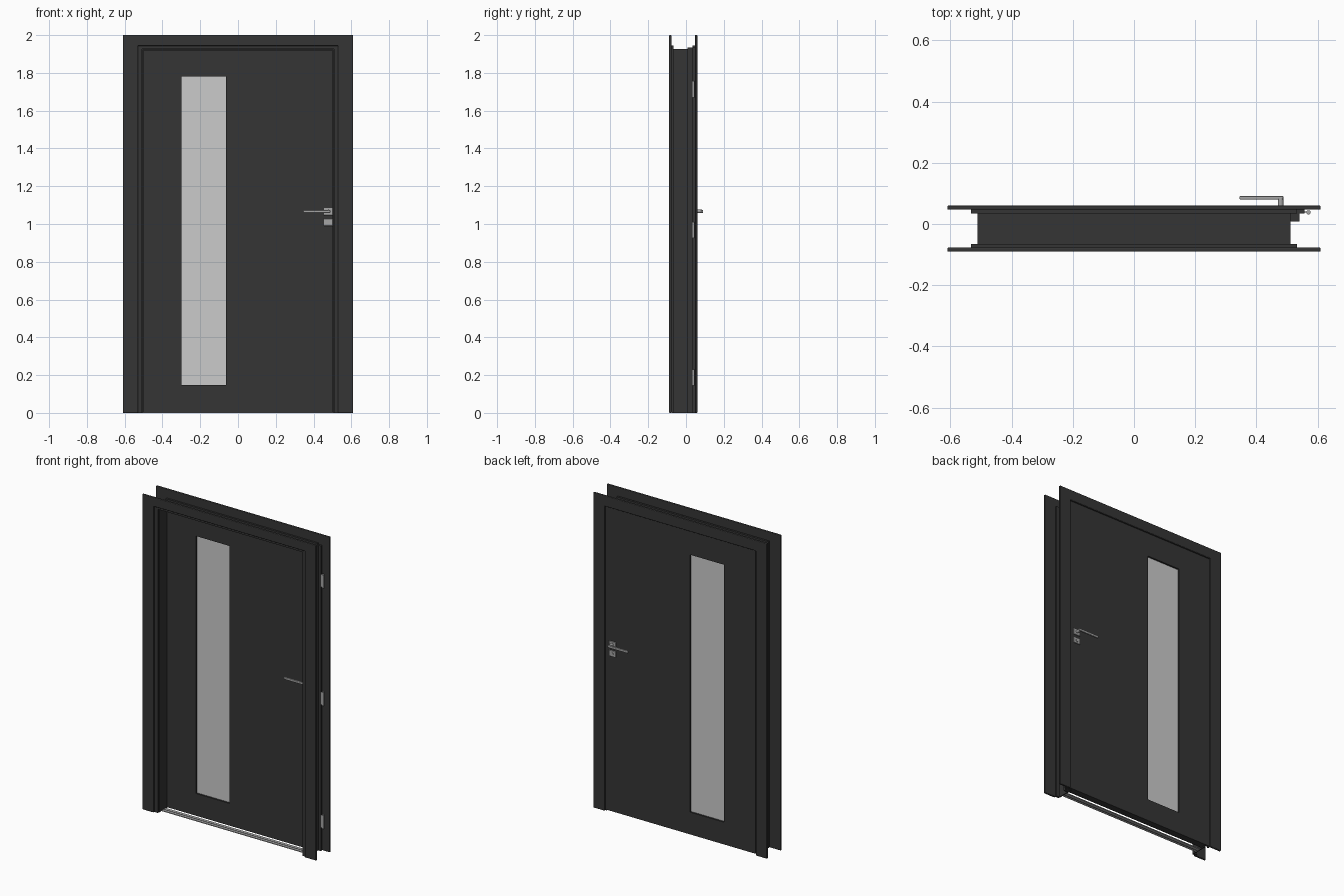
import bpy, bmesh, math
from mathutils import Matrix

if "Cube" in bpy.data.objects:
    bpy.data.objects.remove(bpy.data.objects["Cube"], do_unlink=True)


def material(name, value):
    m = bpy.data.materials.new(name)
    m.use_nodes = True
    colour = (value, value, value, 1)
    m.diffuse_color = colour
    m.node_tree.nodes["Principled BSDF"].inputs["Base Color"].default_value = colour
    return m


ANTHRACITE = material("anthracite", 0.035)
GLASS = material("frosted glass", 0.6)
STEEL = material("brushed steel", 0.38)


def finish(name, bm, mat, bevel=0):
    bmesh.ops.recalc_face_normals(bm, faces=bm.faces)
    mesh = bpy.data.meshes.new(name)
    bm.to_mesh(mesh)
    bm.free()
    mesh.materials.append(mat)
    obj = bpy.data.objects.new(name, mesh)
    bpy.context.collection.objects.link(obj)
    if bevel:
        mod = obj.modifiers.new("Bevel", "BEVEL")
        mod.width, mod.segments = bevel, 3
        mod.limit_method = "ANGLE"
    return obj


def box(name, x, y, z, mat, bevel=0):
    """Box from (min, max) pairs on each axis."""
    bm = bmesh.new()
    bmesh.ops.create_cube(bm, size=1)
    for v in bm.verts:
        v.co = [(a + b) / 2 + c * (b - a) for (a, b), c in zip((x, y, z), v.co)]
    return finish(name, bm, mat, bevel)


def cylinder(name, centre, radius, length, axis, mat, sides=20):
    bm = bmesh.new()
    turn = Matrix.Rotation(math.radians(90), 4, "X") if axis == "Y" else Matrix()
    bmesh.ops.create_cone(bm, cap_ends=True, segments=sides, radius1=radius,
                          radius2=radius, depth=length,
                          matrix=Matrix.Translation(centre) @ turn)
    obj = finish(name, bm, mat)
    bpy.context.view_layer.objects.active = obj
    obj.select_set(True)
    bpy.ops.object.shade_smooth_by_angle(angle=math.radians(40))
    obj.select_set(False)
    return obj


def extrude_y(bm, depth):
    faces = bm.faces[:]
    new = bmesh.ops.extrude_face_region(bm, geom=faces)["geom"]
    verts = [g for g in new if isinstance(g, bmesh.types.BMVert)]
    bmesh.ops.translate(bm, verts=verts, vec=(0, depth, 0))


def portal(name, inner, outer, inner_top, outer_top, y, bevel=0):
    """Three-sided frame, open at the floor."""
    outline = [(-outer, 0), (-outer, outer_top), (outer, outer_top), (outer, 0),
               (inner, 0), (inner, inner_top), (-inner, inner_top), (-inner, 0)]
    bm = bmesh.new()
    bm.faces.new([bm.verts.new((px, y[0], pz)) for px, pz in outline])
    extrude_y(bm, y[1] - y[0])
    return finish(name, bm, ANTHRACITE, bevel)


def panel_with_window(name, x, z, wx, wz, y):
    """Flat panel with a rectangular opening cut through it."""
    bm = bmesh.new()

    def loop(a, b):
        corners = [(a[0], b[0]), (a[1], b[0]), (a[1], b[1]), (a[0], b[1])]
        return [bm.verts.new((px, y[0], pz)) for px, pz in corners]

    out, inn = loop(x, z), loop(wx, wz)
    for i in range(4):
        j = (i + 1) % 4
        bm.faces.new((out[i], out[j], inn[j], inn[i]))
    extrude_y(bm, y[1] - y[0])
    return finish(name, bm, ANTHRACITE)


# Casings on both wall faces, with the stepped lips behind them
portal("front_casing", 0.53, 0.61, 1.942, 2.0, (-0.09, -0.077), 0.004)
portal("back_casing", 0.53, 0.61, 1.932, 2.0, (0.047, 0.06), 0.004)
portal("front_lip", 0.508, 0.532, 1.926, 1.944, (-0.078, -0.065))
portal("back_lip", 0.524, 0.532, 1.93, 1.944, (0.035, 0.048))

# Thin jamb lining through the wall
portal("jamb_lining", 0.505, 0.512, 1.92, 1.927, (-0.066, 0.036))

# Hinge-side rebate profiles
box("rebate_profile", (0.511, 0.54), (0.008, 0.036), (0, 1.935), ANTHRACITE)
box("hinge_profile", (0.53, 0.557), (0.034, 0.048), (0, 1.935), ANTHRACITE)

# Rebated door leaf and its window
WX, WZ = (-0.3, -0.064), (0.147, 1.78)
panel_with_window("leaf_core", (-0.504, 0.504), (0.006, 1.919), WX, WZ, (0.006, 0.037))
panel_with_window("leaf_back_skin", (-0.523, 0.523), (0.006, 1.929), WX, WZ, (0.037, 0.05))
box("window_pane", WX, (0.017, 0.039), WZ, GLASS)

# Threshold rails with a dark seal between
box("threshold_front_rail", (-0.505, 0.505), (-0.045, -0.03), (0, 0.005), STEEL)
box("threshold_seal", (-0.505, 0.505), (-0.03, -0.024), (0, 0.004), ANTHRACITE)
box("threshold_back_rail", (-0.505, 0.505), (-0.024, -0.005), (0, 0.005), STEEL)

# Lever handle sets, one per face of the leaf
for side, face, out in (("front", 0.006, -1), ("back", 0.05, 1)):
    def span(a, b):
        return tuple(sorted((face + out * a, face + out * b)))

    box(side + "_rose", (0.455, 0.502), span(0, 0.007), (1.046, 1.086), STEEL, 0.002)
    box(side + "_key_plate", (0.455, 0.502), span(0, 0.007), (0.99, 1.028), STEEL, 0.002)
    cylinder(side + "_key_cylinder", (0.479, face + out * 0.006, 1.009),
             0.009, 0.008, "Y", STEEL)
    cylinder(side + "_handle_neck", (0.479, face + out * 0.018, 1.067),
             0.009, 0.034, "Y", STEEL)
    box(side + "_lever", (0.345, 0.489), span(0.03, 0.041), (1.059, 1.074), STEEL, 0.003)

# Barrel hinges
for label, z in (("lower", 0.188), ("middle", 0.968), ("upper", 1.714)):
    cylinder(label + "_hinge_barrel", (0.57, 0.038, z), 0.007, 0.086, "Z", STEEL)
    box(label + "_hinge_plate", (0.55, 0.568), (0.037, 0.041),
        (z - 0.04, z + 0.04), STEEL)
